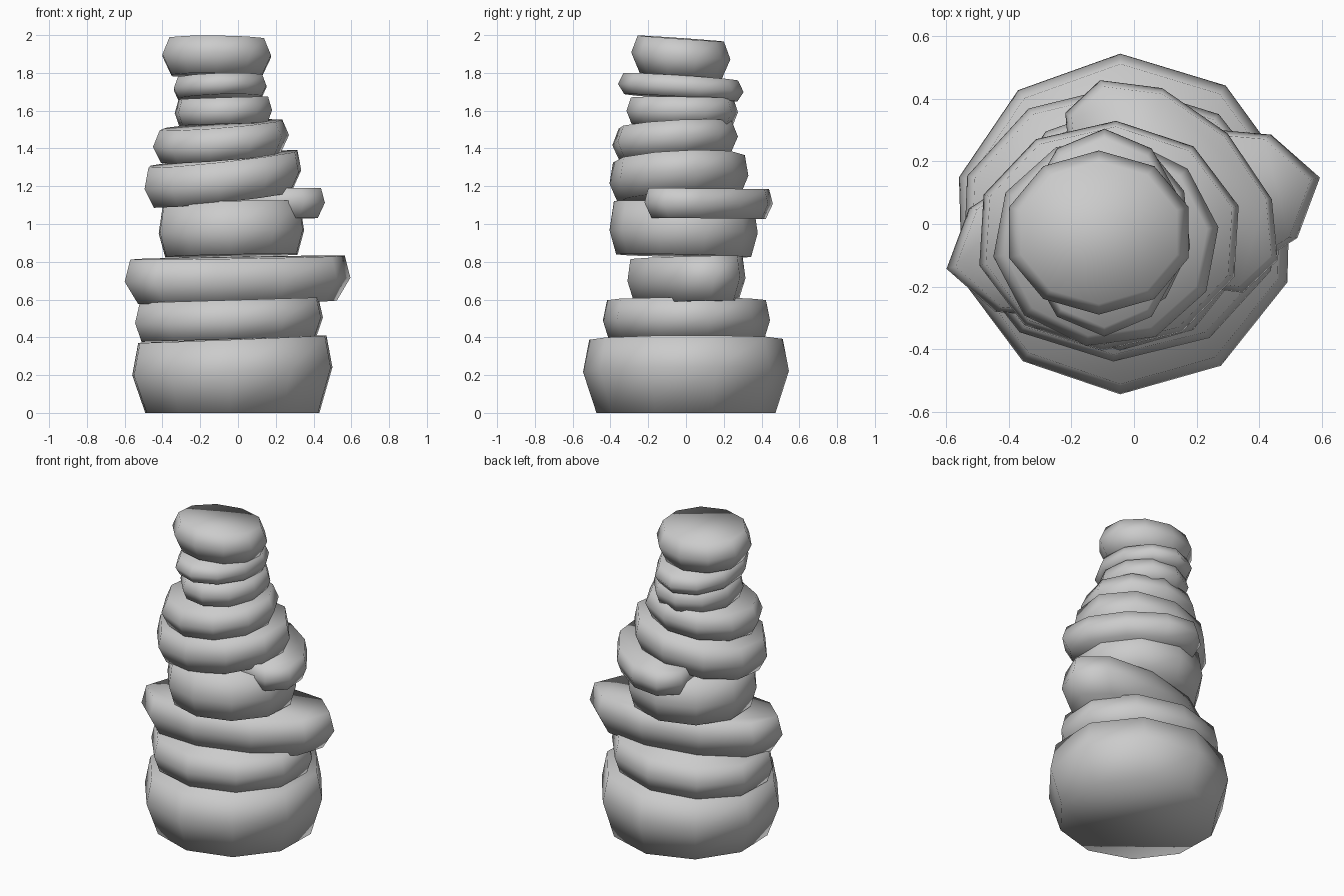
import bpy, bmesh
from math import sin, cos, radians, pi

if "Cube" in bpy.data.objects:
    bpy.data.objects.remove(bpy.data.objects["Cube"])

SIDES = 10


def stone(name, x, y, z, tilt=(0, 0), scale=(0.9, 0.93), rot=0, aspect=1, phase=20, bulge=0):
    """Faceted pebble: bottom, belly and top rings fitted to the x and y ranges, then tilted."""
    a, pts = radians(rot), []
    for i in range(SIDES):
        t = radians(phase) + i * 2 * pi / SIDES
        r = 1 + bulge * cos(t - radians(45))
        u, v = r * cos(t), r * aspect * sin(t)
        pts.append((u * cos(a) - v * sin(a), u * sin(a) + v * cos(a)))

    def fit(vals, lo, hi):
        a0, a1 = min(vals), max(vals)
        return [lo + (p - a0) / (a1 - a0) * (hi - lo) for p in vals]

    xs = fit([p[0] for p in pts], *x)
    ys = fit([p[1] for p in pts], *y)
    cx, cy = sum(x) / 2, sum(y) / 2
    bm = bmesh.new()
    rings = []
    for zz, s in zip(z, (scale[0], 1, scale[1])):
        ring = []
        for px, py in zip(xs, ys):
            dx, dy = (px - cx) * s, (py - cy) * s
            h = zz + tilt[0] * dx + tilt[1] * dy
            ring.append(bm.verts.new((cx + dx, cy + dy, max(0, h))))
        rings.append(ring)
    for lo, hi in zip(rings, rings[1:]):
        for i in range(SIDES):
            j = (i + 1) % SIDES
            bm.faces.new((lo[i], lo[j], hi[j], hi[i]))
    bm.faces.new(rings[0][::-1])
    bm.faces.new(rings[2])
    for f in bm.faces:
        f.smooth = True
    me = bpy.data.meshes.new(name)
    bm.to_mesh(me)
    bm.free()
    bpy.context.collection.objects.link(bpy.data.objects.new(name, me))


# Lower stones
stone("base_stone", (-.56, .50), (-.545, .545), (-.03, .22, .39), (.04, .005), (.87, .94), phase=18, bulge=.04)
stone("second_stone", (-.545, .45), (-.44, .445), (.39, .49, .597), (.03, .0), (.93, .95), phase=16)
stone("long_slab", (-.60, .595), (-.31, .315), (.585, .705, .822), (.013, .02), (.88, .95),
      rot=14, aspect=.48, phase=0)

# Middle stones
stone("block_stone", (-.42, .35), (-.405, .38), (.832, .96, 1.115), (.02, -.02), (.91, .94), phase=18, bulge=.04)
stone("wedge_stone", (-.22, .46), (-.22, .46), (1.03, 1.11, 1.188), (.0, -.01), (.89, .94),
      rot=-46, aspect=.58, phase=18)
stone("tilted_stone", (-.495, .335), (-.405, .33), (1.13, 1.235, 1.345), (.11, .05), (.88, .95), phase=15)

# Upper stones
stone("sixth_stone", (-.45, .27), (-.39, .275), (1.35, 1.44, 1.525), (.08, .055), (.88, .9), phase=8)
stone("seventh_stone", (-.335, .18), (-.315, .275), (1.527, 1.595, 1.667), (.03, -.01), (.91, .92), phase=25)
stone("thin_stone", (-.34, .15), (-.36, .305), (1.668, 1.72, 1.78), (.03, -.065), (.9, .91), phase=18)
stone("top_stone", (-.40, .175), (-.29, .235), (1.785, 1.89, 1.982), (-.01, -.07), (.83, .87), phase=18)
